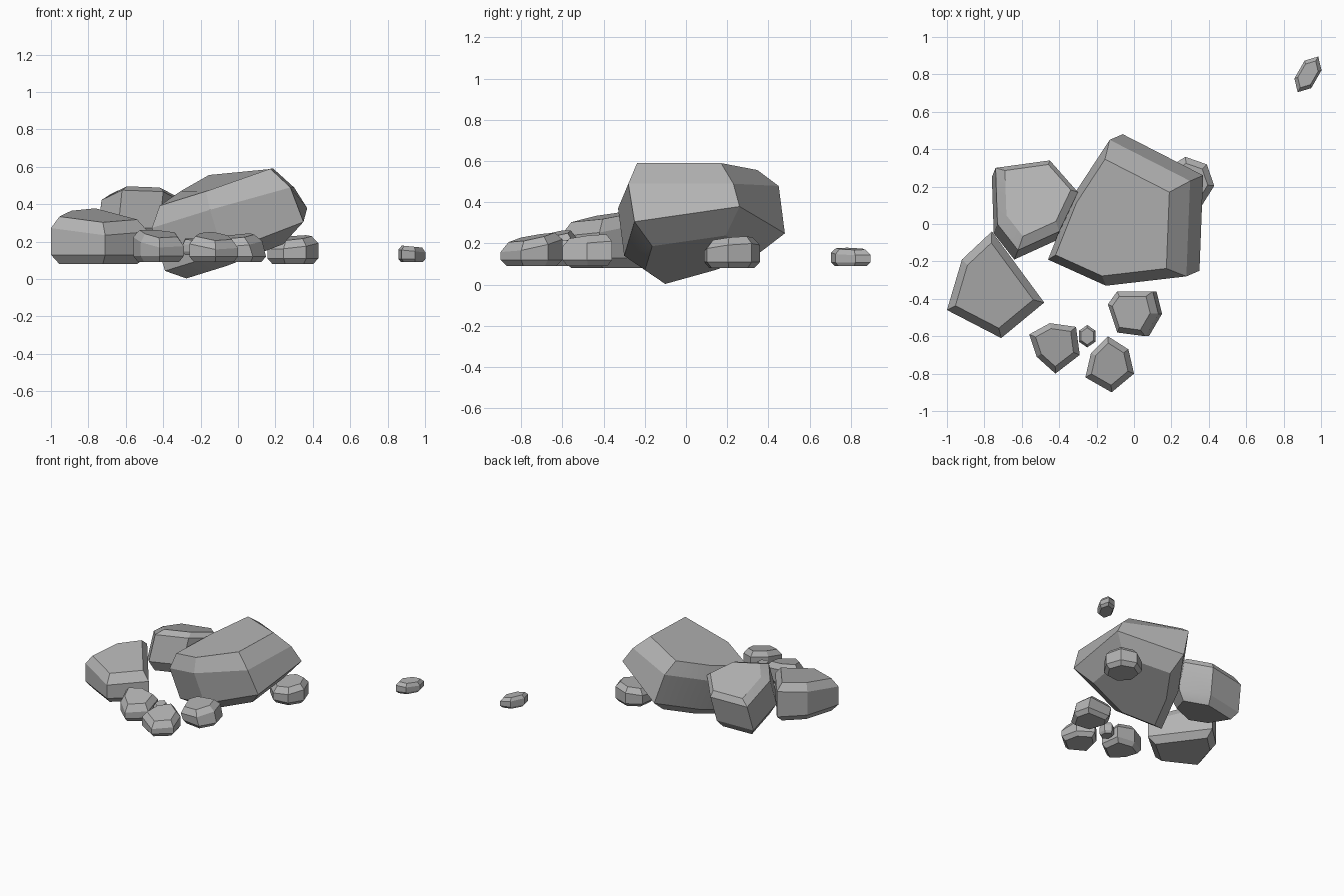
import bpy
import bmesh
import math
from mathutils import Matrix, Vector

default_cube = bpy.data.objects.get("Cube")
if default_cube:
    bpy.data.objects.remove(default_cube, do_unlink=True)

# One plain stone colour
stone = bpy.data.materials.new("stone_grey")
stone.use_nodes = True
stone_colour = (0.45, 0.45, 0.45, 1)
stone.diffuse_color = stone_colour
stone.node_tree.nodes["Principled BSDF"].inputs["Base Color"].default_value = stone_colour


def loft(name, rings):
    """Skin a stack of equal-length rings and cap both ends."""
    bm = bmesh.new()
    loops = [[bm.verts.new(point) for point in ring] for ring in rings]
    count = len(loops[0])
    for below, above in zip(loops, loops[1:]):
        for i in range(count):
            j = (i + 1) % count
            bm.faces.new((below[i], below[j], above[j], above[i]))
    bm.faces.new(loops[0])
    bm.faces.new(loops[-1])
    bmesh.ops.recalc_face_normals(bm, faces=bm.faces[:])
    mesh = bpy.data.meshes.new(name)
    bm.to_mesh(mesh)
    bm.free()
    mesh.materials.append(stone)
    rock = bpy.data.objects.new(name, mesh)
    bpy.context.collection.objects.link(rock)
    bpy.ops.object.select_all(action="DESELECT")
    rock.select_set(True)
    bpy.context.view_layer.objects.active = rock
    bpy.ops.object.shade_smooth_by_angle(angle=math.radians(22))


def chipped_rock(name, outline, foot, low, shoulder, crown, lean=(0, 0),
                 under_lean=(0, 0), drift=(0, 0), roof=1, inset=0.8, tuck=0.8):
    """Four rings: foot, lower edge, shoulder and inset crown, each on a tilted plane.

    The underside drifts away from the shoulder and the crown drifts the other way.
    The roof keeps the high corners of the shoulder and crown from rising further.
    """
    points = [Vector(point) for point in outline]
    centre = sum(points, Vector((0, 0))) / len(points)
    drift = Vector(drift)

    def ring(scale, height, tilt, shift, ceiling):
        result = []
        for point in points:
            offset = (point - centre) * scale + shift
            level = min(height + offset.dot(Vector(tilt)), ceiling)
            result.append((*(centre + offset), level))
        return result

    still = Vector((0, 0))
    loft(name, [
        ring(tuck, foot, under_lean, drift, roof),
        ring(1, low, under_lean, drift, roof),
        ring(1, shoulder, lean, still, roof),
        ring(inset, crown, lean, drift * -0.5, roof + crown - shoulder),
    ])


def pebble(name, outline, height, lean, depth=0.1, drift=(0, 0)):
    """Small chipped stone whose shoulder sits at the given height."""
    chipped_rock(name, outline, foot=height - depth, low=height - depth * 0.7,
                 shoulder=height, crown=height + depth * 0.4, lean=lean,
                 drift=drift, inset=0.75)


def polygon(sides, centre, radii, spin):
    """Stretched regular polygon, first corner to the back before spinning."""
    turn = Matrix.Rotation(math.radians(spin), 2)
    angles = [math.tau * i / sides for i in range(sides)]
    return [Vector(centre) + turn @ Vector((-radii[0] * math.sin(a), radii[1] * math.cos(a)))
            for a in angles]


# Large leaning boulder, low at its right side and high at its left
main_lean = (0.37, 0.13)
chipped_rock("main_boulder",
             [(-0.13, 0.45), (0.3, 0.23), (0.28, -0.28), (-0.15, -0.33),
              (-0.46, -0.19), (-0.32, 0.16)],
             foot=0.09, low=0.18, shoulder=0.44, crown=0.54,
             lean=main_lean, under_lean=main_lean, drift=(0.07, 0.03),
             roof=0.49, tuck=0.7)

# Tilted boulder behind, its top and underside both sloping down to the rear
back_lean = (0.1, -0.3)
chipped_rock("back_boulder",
             [(-0.74, 0.3), (-0.45, 0.34), (-0.3, 0.17), (-0.4, -0.04),
              (-0.62, -0.14), (-0.73, 0)],
             foot=0.13, low=0.2, shoulder=0.41, crown=0.45,
             lean=back_lean, under_lean=back_lean, drift=(-0.02, -0.05))

# Broad side boulder
chipped_rock("side_boulder",
             [(-0.76, -0.04), (-0.48, -0.42), (-0.71, -0.61), (-1, -0.46), (-0.92, -0.19)],
             foot=0.08, low=0.13, shoulder=0.28, crown=0.34, lean=(-0.05, 0.16))

# Small stones scattered around the front
pebble("front_left_stone",
       [(-0.56, -0.59), (-0.45, -0.53), (-0.31, -0.55), (-0.29, -0.7),
        (-0.42, -0.8), (-0.52, -0.71)],
       height=0.2, lean=(-0.1, 0.2), depth=0.11)
pebble("tiny_stone", polygon(6, (-0.25, -0.6), (0.05, 0.06), 0),
       height=0.19, lean=(0, 0.1), depth=0.06)
pebble("front_stone",
       [(-0.14, -0.6), (-0.03, -0.67), (0, -0.8), (-0.12, -0.9),
        (-0.26, -0.82), (-0.23, -0.69)],
       height=0.19, lean=(-0.1, 0.2))
pebble("front_right_stone",
       [(-0.14, -0.43), (-0.09, -0.36), (0.1, -0.36), (0.13, -0.48),
        (0.06, -0.6), (-0.09, -0.58)],
       height=0.19, lean=(0.1, 0.1), drift=(0.02, 0))

# Stone tucked under the boulder and one lying apart
pebble("tucked_stone", polygon(7, (0.29, 0.22), (0.14, 0.14), -45),
       height=0.18, lean=(0.1, 0.1))
pebble("far_stone", polygon(6, (0.93, 0.8), (0.06, 0.11), -30),
       height=0.15, lean=(-0.1, 0), depth=0.06)
